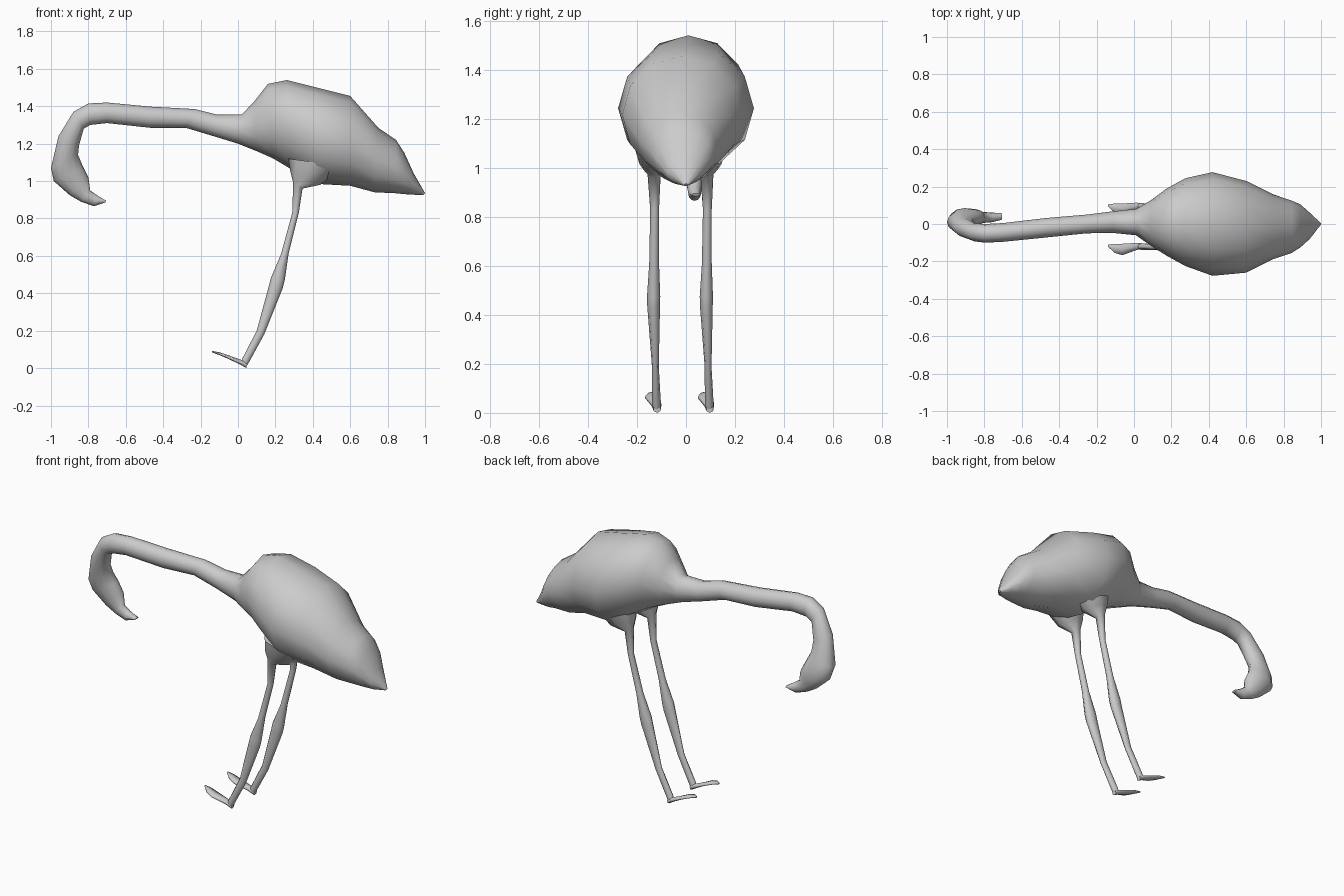
import bpy, bmesh, math


def loft(name, stations, sides=12, dy=0.0):
    """Skin rings; station = (x1, z1, x2, z2, y centre, y half width)."""
    bm = bmesh.new()
    rings = []
    for x1, z1, x2, z2, y, w in stations:
        ring = []
        for i in range(sides):
            a = 2 * math.pi * i / sides
            c, s = math.cos(a), math.sin(a)
            ring.append(bm.verts.new(((x1 + x2) / 2 + (x1 - x2) / 2 * c,
                                      y + dy + w * s,
                                      (z1 + z2) / 2 + (z1 - z2) / 2 * c)))
        rings.append(ring)
    for r0, r1 in zip(rings, rings[1:]):
        for i in range(sides):
            j = (i + 1) % sides
            bm.faces.new((r0[i], r0[j], r1[j], r1[i]))
    bm.faces.new(rings[0])
    bm.faces.new(rings[-1])
    bmesh.ops.recalc_face_normals(bm, faces=bm.faces)
    for f in bm.faces:
        f.smooth = len(f.verts) == 4
    me = bpy.data.meshes.new(name)
    bm.to_mesh(me)
    bm.free()
    ob = bpy.data.objects.new(name, me)
    bpy.context.collection.objects.link(ob)
    return ob


# Body from tail tip to chest
body = [
    (1.00, 0.935, 0.99, 0.925, 0.00, 0.008),
    (0.94, 1.04, 0.94, 0.927, -0.01, 0.07),
    (0.89, 1.15, 0.89, 0.93, -0.01, 0.115),
    (0.845, 1.22, 0.84, 0.935, -0.015, 0.14),
    (0.75, 1.285, 0.73, 0.94, -0.015, 0.175),
    (0.60, 1.455, 0.60, 0.975, -0.015, 0.245),
    (0.42, 1.50, 0.42, 0.985, 0.00, 0.277),
    (0.26, 1.54, 0.29, 1.06, 0.01, 0.235),
    (0.16, 1.52, 0.19, 1.12, 0.01, 0.18),
    (0.09, 1.43, 0.10, 1.16, 0.005, 0.125),
]

# Neck, curled head and beak
neck = [
    (0.02, 1.355, 0.00, 1.20, 0.01, 0.07),
    (-0.11, 1.355, -0.13, 1.24, 0.01, 0.057),
    (-0.23, 1.385, -0.28, 1.285, 0.00, 0.05),
    (-0.47, 1.398, -0.47, 1.285, -0.02, 0.052),
    (-0.70, 1.42, -0.70, 1.31, -0.045, 0.05),
    (-0.80, 1.415, -0.79, 1.30, -0.05, 0.05),
    (-0.88, 1.37, -0.825, 1.28, -0.045, 0.048),
    (-0.96, 1.24, -0.85, 1.19, -0.02, 0.05),
    (-1.00, 1.07, -0.855, 1.14, 0.01, 0.055),
    (-0.985, 1.00, -0.83, 1.08, 0.03, 0.055),
    (-0.90, 0.925, -0.80, 1.02, 0.035, 0.045),
    (-0.84, 0.89, -0.79, 0.95, 0.035, 0.03),
    (-0.77, 0.865, -0.755, 0.925, 0.035, 0.026),
    (-0.71, 0.885, -0.705, 0.895, 0.04, 0.018),
]
loft("body_neck_and_head", body + neck)

# Leg with thigh flare, swollen joint and thin shank
leg = [
    (0.27, 1.12, 0.56, 1.08, -0.13, 0.085),
    (0.28, 1.05, 0.44, 0.98, -0.13, 0.06),
    (0.295, 0.99, 0.345, 0.96, -0.13, 0.027),
    (0.29, 0.83, 0.325, 0.83, -0.128, 0.018),
    (0.23, 0.61, 0.27, 0.61, -0.13, 0.02),
    (0.175, 0.48, 0.25, 0.47, -0.132, 0.027),
    (0.165, 0.44, 0.24, 0.43, -0.132, 0.026),
    (0.10, 0.20, 0.14, 0.18, -0.125, 0.014),
    (0.02, 0.045, 0.05, 0.015, -0.12, 0.018),
]

# Flat webbed foot
foot = [
    (0.05, 0.03, 0.045, 0.0, -0.118, 0.016),
    (0.015, 0.045, 0.01, 0.02, -0.12, 0.022),
    (-0.06, 0.072, -0.065, 0.055, -0.136, 0.035),
    (-0.10, 0.085, -0.105, 0.072, -0.13, 0.028),
    (-0.14, 0.092, -0.14, 0.084, -0.115, 0.006),
]

for side, dy in (("right", 0.0), ("left", 0.215)):
    loft(side + "_leg", leg, 8, dy)
    loft(side + "_foot", foot, 6, dy)
